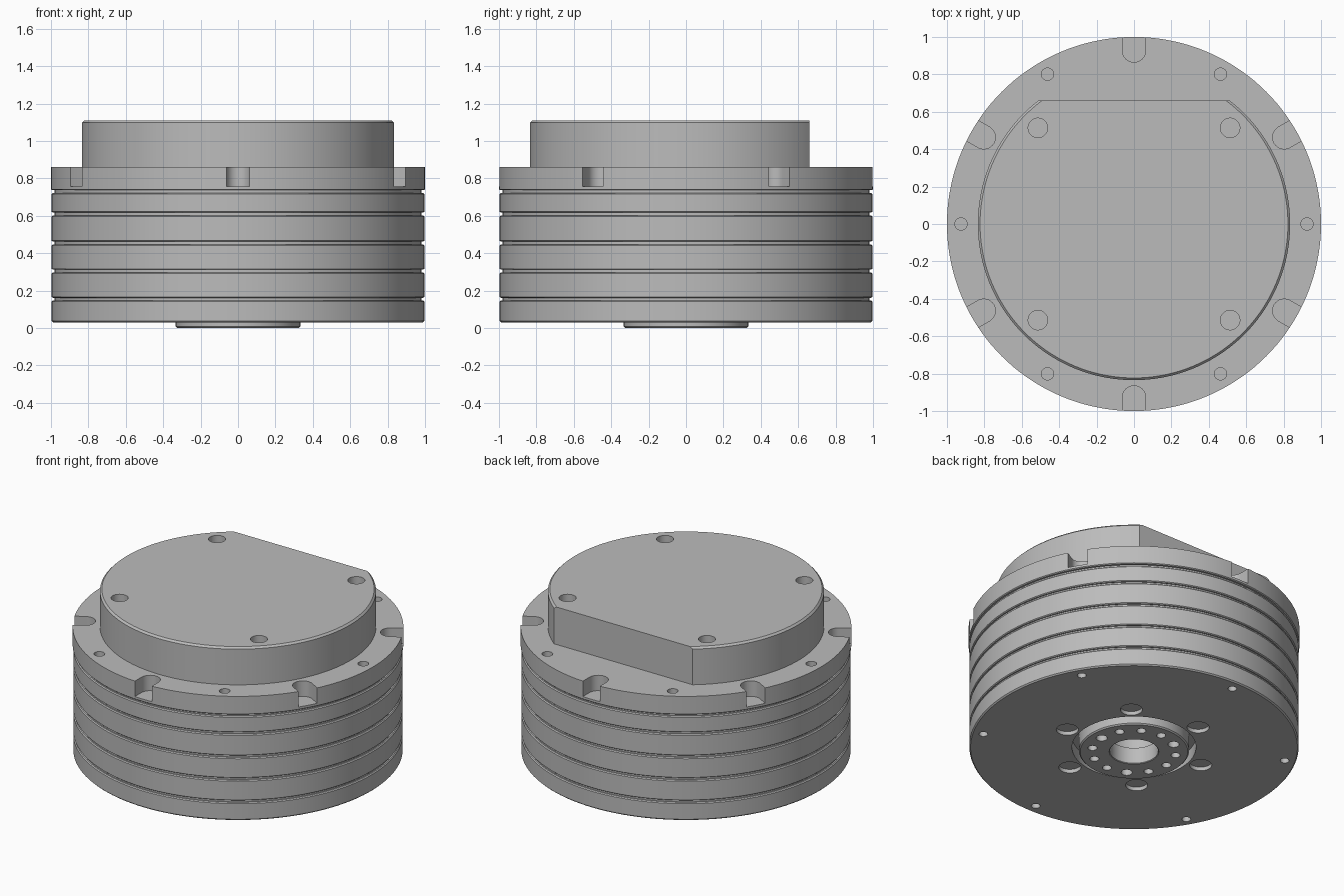
import bpy, bmesh, math
from mathutils import Matrix, Vector

if "Cube" in bpy.data.objects:
    bpy.data.objects.remove(bpy.data.objects["Cube"])

metal = bpy.data.materials.new("grey metal")
metal.use_nodes = True
GREY = (0.5, 0.5, 0.5, 1)
metal.diffuse_color = GREY
metal.node_tree.nodes["Principled BSDF"].inputs["Base Color"].default_value = GREY


def make_object(name, bm):
    bmesh.ops.recalc_face_normals(bm, faces=bm.faces)
    mesh = bpy.data.meshes.new(name)
    bm.to_mesh(mesh)
    bm.free()
    mesh.materials.append(metal)
    obj = bpy.data.objects.new(name, mesh)
    bpy.context.collection.objects.link(obj)
    return obj


def lathe(name, profile, steps=144, closed=False):
    """Revolve an (r, z) profile around the vertical axis."""
    bm = bmesh.new()
    verts = [bm.verts.new((r, 0, z)) for r, z in profile]
    pairs = list(zip(verts, verts[1:]))
    if closed:
        pairs.append((verts[-1], verts[0]))
    edges = [bm.edges.new(p) for p in pairs]
    bmesh.ops.spin(bm, geom=verts + edges, cent=(0, 0, 0), axis=(0, 0, 1),
                   angle=2 * math.pi, steps=steps)
    bmesh.ops.remove_doubles(bm, verts=bm.verts, dist=1e-5)
    return make_object(name, bm)


def polar(radius, degrees):
    a = math.radians(degrees)
    return radius * math.cos(a), radius * math.sin(a)


def add_hole(bm, xy, radius, low, high):
    place = Matrix.Translation((*xy, (low + high) / 2))
    bmesh.ops.create_cone(bm, cap_ends=True, segments=32, radius1=radius,
                          radius2=radius, depth=high - low, matrix=place)


def add_slot(bm, degrees, inner, half, low, high):
    """Radial slot with a round inner end, open at the rim."""
    outline = [(1.1, -half), (1.1, half)]
    for i in range(17):
        dx, dy = polar(half, 90 + i * 180 / 16)
        outline.append((inner + half + dx, dy))
    spin = Matrix.Rotation(math.radians(degrees), 3, 'Z')
    face = bm.faces.new([bm.verts.new(spin @ Vector((x, y, low))) for x, y in outline])
    top = bmesh.ops.extrude_face_region(bm, geom=[face])["geom"]
    bmesh.ops.translate(bm, vec=(0, 0, high - low),
                        verts=[v for v in top if isinstance(v, bmesh.types.BMVert)])


def cut(obj, bm):
    cutter = make_object("cutter", bm)
    cutter.hide_render = True
    mod = obj.modifiers.new("cut", 'BOOLEAN')
    mod.operation, mod.solver, mod.object = 'DIFFERENCE', 'EXACT', cutter
    bpy.context.view_layer.objects.active = obj
    bpy.ops.object.modifier_apply(modifier=mod.name)
    bpy.data.objects.remove(cutter)


# Main body: bottom socket, grooved side wall, top flange
BASE, TOP, SIDE, GROOVE = 0.03, 0.86, 0.996, 0.982
profile = [(0, 0.3), (0.16, 0.3), (0.16, 0.11), (0.375, 0.11), (0.375, BASE),
           (SIDE - 0.008, BASE), (SIDE, BASE + 0.008)]
for z in (0.155, 0.305, 0.455, 0.61, 0.73):
    upper = 1.0 if z > 0.7 else SIDE
    profile += [(SIDE, z - 0.013), (SIDE - 0.006, z - 0.007), (GROOVE, z - 0.007),
                (GROOVE, z + 0.007), (upper - 0.006, z + 0.007), (upper, z + 0.012)]
profile += [(1, TOP), (0, TOP)]
body = lathe("main_body", profile)

cuts = bmesh.new()
for k in range(6):
    # top flange: bolt slots and small holes
    add_slot(cuts, 30 + 60 * k, 0.865, 0.0625, 0.757, TOP + 0.1)
    add_hole(cuts, polar(0.925, 60 * k), 0.033, TOP - 0.1, TOP + 0.1)
    # underside: small outer holes and shallow round pockets
    add_hole(cuts, polar(0.925, 30 + 60 * k), 0.027, -0.1, BASE + 0.1)
    add_hole(cuts, polar(0.457, 48 + 60 * k), 0.067, -0.1, BASE + 0.025)
cut(body, cuts)

# Output hub on the underside with a ring of bolt holes
hub = lathe("bottom_hub", [(0.146, 0.004), (0.15, 0), (0.325, 0), (0.333, 0.008),
                           (0.333, 0.11), (0.146, 0.11)], 96, closed=True)
cuts = bmesh.new()
for k in range(12):
    add_hole(cuts, polar(0.255, 30 * k), 0.034 if k % 4 == 0 else 0.028, -0.1, 0.08)
cut(hub, cuts)

# Top cap with chamfered rim, flat back and four screw holes
cap = lathe("top_cap", [(0, TOP), (0.835, TOP), (0.835, 1.098), (0.823, 1.11), (0, 1.11)])
cuts = bmesh.new()
bmesh.ops.create_cube(cuts, size=1, matrix=Matrix.Translation((0, 1.16, 1))
                      @ Matrix.Diagonal((2, 1, 1, 1)))
for x in (-0.514, 0.514):
    for y in (-0.514, 0.514):
        add_hole(cuts, (x, y), 0.052, 1.01, 1.2)
cut(cap, cuts)

# Smooth round walls, sharp edges kept
for obj in (body, hub, cap):
    bpy.ops.object.select_all(action='DESELECT')
    obj.select_set(True)
    bpy.context.view_layer.objects.active = obj
    bpy.ops.object.shade_smooth_by_angle(angle=math.radians(30))
